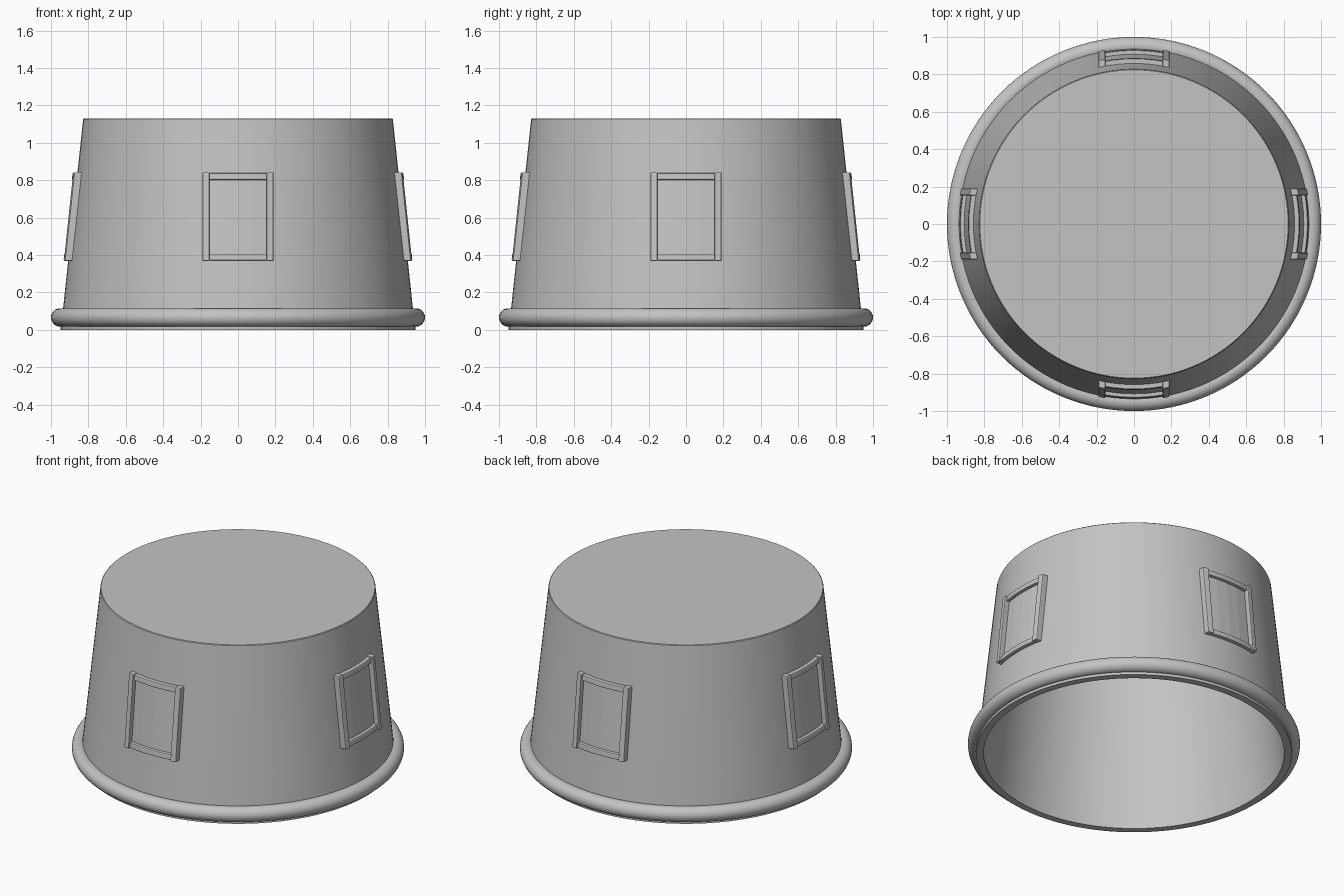
import bpy, bmesh, math
from mathutils import Matrix

cube = bpy.data.objects.get("Cube")
if cube:
    bpy.data.objects.remove(cube)

HEIGHT, R_TOP, R_BASE = 1.13, 0.828, 0.945
SIDES = 128

grey = bpy.data.materials.new("plain grey")
grey.use_nodes = True
grey.diffuse_color = (0.55, 0.55, 0.55, 1)
grey.node_tree.nodes["Principled BSDF"].inputs["Base Color"].default_value = grey.diffuse_color


def finish(name, bm, smooth=True):
    bmesh.ops.recalc_face_normals(bm, faces=bm.faces)
    mesh = bpy.data.meshes.new(name)
    bm.to_mesh(mesh)
    bm.free()
    mesh.materials.append(grey)
    obj = bpy.data.objects.new(name, mesh)
    bpy.context.collection.objects.link(obj)
    if smooth:
        bpy.ops.object.select_all(action="DESELECT")
        obj.select_set(True)
        bpy.context.view_layer.objects.active = obj
        bpy.ops.object.shade_smooth_by_angle(angle=math.radians(35))
    return obj


def lathe(name, profile, closed=False):
    """Spin a radius/height profile around the z axis."""
    bm = bmesh.new()
    verts = [bm.verts.new((r, 0, z)) for r, z in profile]
    edges = [bm.edges.new(pair) for pair in zip(verts, verts[1:])]
    if closed:
        edges.append(bm.edges.new((verts[-1], verts[0])))
    bmesh.ops.spin(bm, geom=verts + edges, axis=(0, 0, 1), cent=(0, 0, 0),
                   angle=math.tau, steps=SIDES)
    bmesh.ops.remove_doubles(bm, verts=bm.verts, dist=0.0005)
    return finish(name, bm)


def wall_y(x, z):
    r = R_BASE + (R_TOP - R_BASE) * z / HEIGHT
    return math.sqrt(r * r - x * x)


def wall_block(name, x0, x1, z0, z1, proud, steps, turn, bevel=0):
    """A block that hugs the tapered wall and stands proud of it."""
    bm = bmesh.new()
    rings = []
    for i in range(steps + 1):
        x = x0 + (x1 - x0) * i / steps
        rings.append([bm.verts.new((x, -wall_y(x, z) - off, z))
                      for z, off in ((z0, -0.015), (z0, proud), (z1, proud), (z1, -0.015))])
    for a, b in zip(rings, rings[1:]):
        for k in range(4):
            bm.faces.new((a[k], a[(k + 1) % 4], b[(k + 1) % 4], b[k]))
    bm.faces.new(rings[0])
    bm.faces.new(rings[-1])
    bm.transform(Matrix.Rotation(turn, 4, "Z"))
    obj = finish(name, bm, smooth=False)
    if bevel:
        mod = obj.modifiers.new("soft edges", "BEVEL")
        mod.width = bevel
        mod.segments = 2
    return obj


# Hollow tapered body, open underneath
lathe("body", [(0, HEIGHT), (R_TOP - 0.004, HEIGHT), (R_TOP, HEIGHT - 0.004),
               (R_BASE, 0.02), (0.95, 0.02), (0.95, 0),
               (0.905, 0), (0.79, HEIGHT - 0.04), (0, HEIGHT - 0.04)])

# Rounded rim around the base
lathe("base_rim", [(0.951 + 0.049 * math.cos(a), 0.066 + 0.049 * math.sin(a))
                   for a in (math.tau * i / 24 for i in range(24))], closed=True)

# One framed panel on each of the four sides
for i, side in enumerate(("front", "left", "back", "right")):
    turn = i * math.pi / 2
    wall_block(side + "_panel", -0.155, 0.155, 0.39, 0.82, 0.005, 4, turn)
    wall_block(side + "_frame_top", -0.155, 0.155, 0.802, 0.838, 0.026, 6, turn, 0.006)
    wall_block(side + "_frame_bottom", -0.155, 0.155, 0.37, 0.406, 0.026, 6, turn, 0.006)
    for label, s in (("left", 1), ("right", -1)):
        wall_block(f"{side}_frame_{label}", s * 0.153, s * 0.19, 0.368, 0.842,
                   0.038, 1, turn, 0.006)
